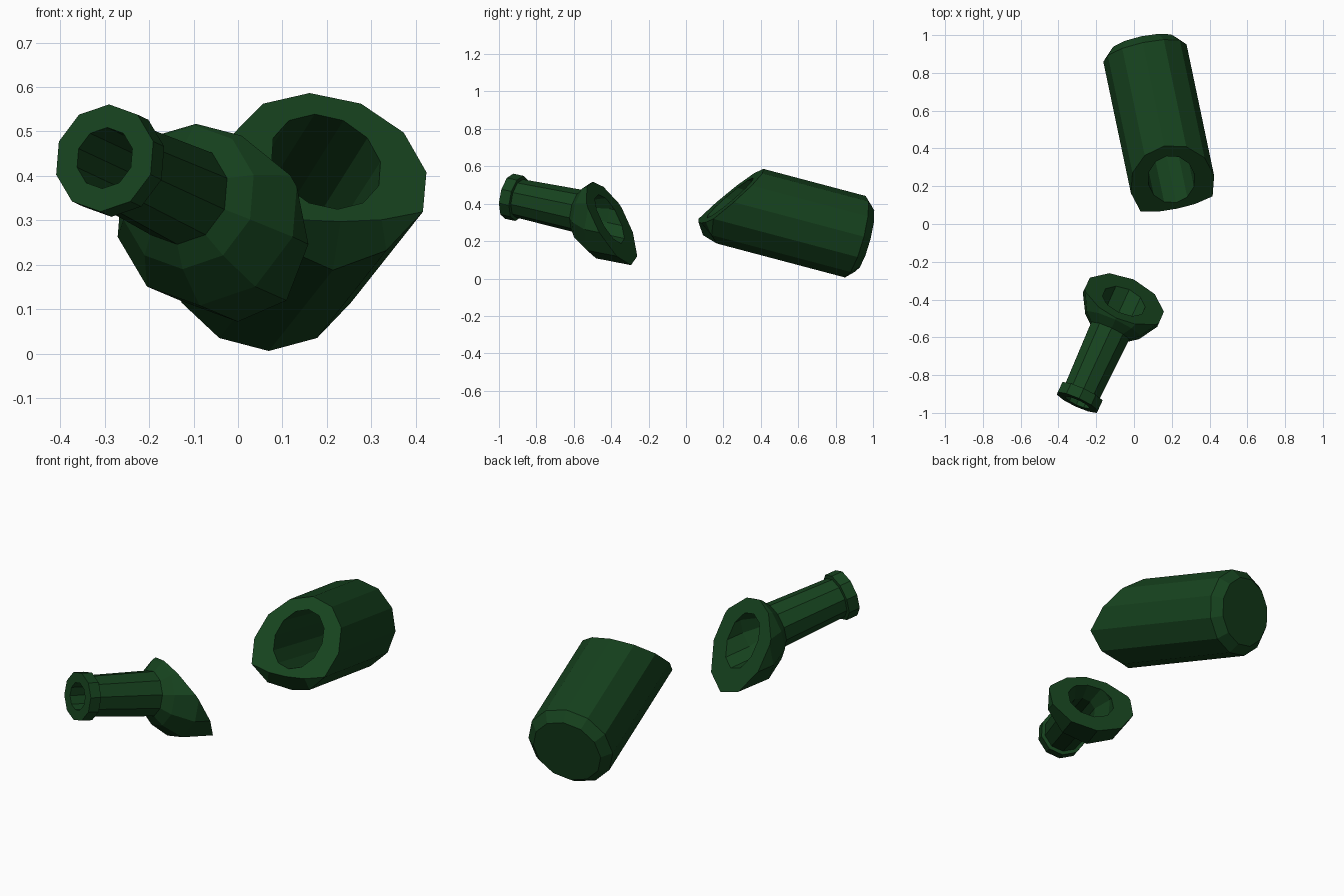
import bpy, bmesh
from math import sin, cos, pi
from mathutils import Vector

if "Cube" in bpy.data.objects:
    bpy.data.objects.remove(bpy.data.objects["Cube"])

glass = bpy.data.materials.new("green_glass")
glass.diffuse_color = (0.008, 0.055, 0.013, 1)
glass.use_nodes = True
glass.node_tree.nodes["Principled BSDF"].inputs["Base Color"].default_value = glass.diffuse_color


def frame(axis):
    """Axis, the most upright perpendicular, and the sideways perpendicular."""
    d = Vector(axis).normalized()
    up = Vector((0, 0, 1))
    up = (up - up.dot(d) * d).normalized()
    return d, up, up.cross(d)


def skin(bm, rings):
    """Join rings of points with quads and return the vertex rings."""
    vr = [[bm.verts.new(p) for p in ring] for ring in rings]
    for a, b in zip(vr, vr[1:]):
        n = len(a)
        for i in range(n):
            j = (i + 1) % n
            bm.faces.new((a[i], a[j], b[j], b[i]))
    return vr


def finish(bm, name):
    bmesh.ops.remove_doubles(bm, verts=bm.verts, dist=0.0005)
    bmesh.ops.recalc_face_normals(bm, faces=bm.faces)
    me = bpy.data.meshes.new(name)
    bm.to_mesh(me)
    bm.free()
    me.materials.append(glass)
    ob = bpy.data.objects.new(name, me)
    bpy.context.collection.objects.link(ob)


# bottle body: thick twelve-sided tube, closed base, slanted broken rim
N = 12
R = 0.225
C = Vector((0.204, 0.209, 0.408))
d, up, side = frame((0.21, -1, 0.265))
angs = [2 * pi * i / N for i in range(N)]


def pt(u, s, t):
    return C + u * up + s * side + t * d


def circle(t, r):
    return [pt(r * cos(a), r * sin(a), t) for a in angs]


end_t = [-0.1575, -0.1364, -0.0788, 0, 0.0788, 0.05, -0.01]
wall_end, rim, hole, floor = [], [], [], []
for i, a in enumerate(angs):
    k = min(i, N - i)
    u, s = R * cos(a), R * sin(a)
    wall_end.append(pt(u, s, end_t[k]))
    if k == 5:
        u, s = -0.135, s * 0.85
    if k == 6:
        u = -0.14
    rim.append(pt(u, s, -0.7 * u))
    hu, hs = 0.03 + 0.135 * cos(a), 0.125 * sin(a)
    hole.append(pt(hu, hs, -0.7 * hu))
    floor.append(pt(0.13 * cos(a), 0.13 * sin(a), -0.70))
bm = bmesh.new()
v = skin(bm, [circle(-0.782, 0.18), circle(-0.735, R), wall_end, rim, hole, floor])
bm.faces.new(v[0])
bm.faces.new(v[-1])
finish(bm, "bottle_body")

# bottle neck: lathed lip, tube, shoulder and bore, then sliced at a slant
N = 10
M = Vector((-0.3, -0.945, 0.44))
d, up, side = frame((0.46, 1, -0.215))
profile = [(0.9, 0.125), (0.54, 0.12), (0.42, 0.07), (0, 0.07), (0, 0.123),
           (0.06, 0.123), (0.062, 0.104), (0.42, 0.116), (0.46, 0.165),
           (0.565, 0.228), (0.9, 0.222)]
rings = [[M + t * d + r * (cos(2 * pi * i / N) * up + sin(2 * pi * i / N) * side)
          for i in range(N)] for t, r in profile]
bm = bmesh.new()
skin(bm, rings)
normal = Vector((0.46, 1, 0.555)).normalized()
bmesh.ops.bisect_plane(bm, geom=bm.verts[:] + bm.edges[:] + bm.faces[:],
                       plane_co=M + 0.6 * d, plane_no=normal, clear_outer=True)
bmesh.ops.triangle_fill(bm, edges=[e for e in bm.edges if e.is_boundary],
                        use_beauty=True, normal=normal)
finish(bm, "bottle_neck")
